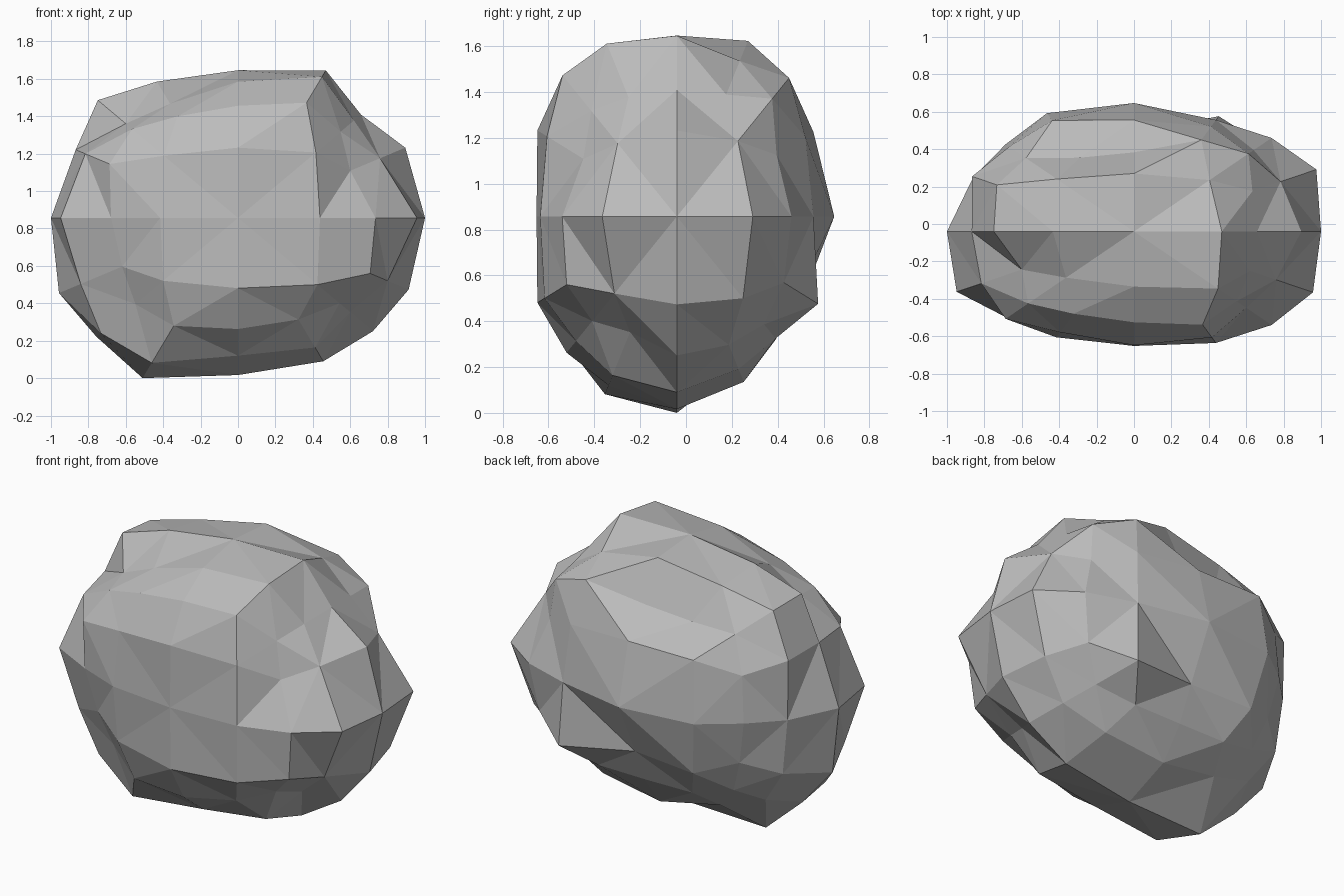
import bpy
import bmesh
from mathutils import Vector

old = bpy.data.objects.get("Cube")
if old:
    bpy.data.objects.remove(old, do_unlink=True)

CENTRE = Vector((0, -0.04, 0.86))
RADII = Vector((1, 0.68, 0.84))

# Bulges and dents in percent of the ellipsoid radius, in layers from the
# bottom up; each row runs left to right, rows run front to back
LAYERS = {
    "bottom": ([95, 103, 100, 97, 94], [110, 113, 98, 101, 90],
               [107, 114, 100, 102, 102], [100, 95, 96, 97, 100],
               [97, 95, 90, 95, 97]),
    "lower": ([93, 98, 100, 104, 106], [103, 98], [107, 102],
              [100, 104], [95, 100, 87, 111, 103]),
    "waist": ([96, 93, 90, 98, 104], [106, 107], [100, 100],
              [96, 109], [97, 104, 101, 98, 104]),
    "upper": ([103, 97, 100, 102, 90], [100, 93], [97, 100],
              [106, 96], [100, 107, 98, 101, 96]),
    "top": ([98, 97, 101, 110, 95], [90, 89, 97, 110, 93],
            [106, 97, 94, 105, 93], [110, 101, 102, 99, 95],
            [100, 87, 88, 108, 106]),
}


def make_material(name, colour):
    material = bpy.data.materials.new(name)
    material.use_nodes = True
    material.diffuse_color = colour
    shader = next(n for n in material.node_tree.nodes
                  if n.type == "BSDF_PRINCIPLED")
    shader.inputs["Base Color"].default_value = colour
    return material


def grid_order(vert):
    return tuple(round(vert.co[axis], 2) for axis in (2, 1, 0))


# Gridded cube, blown up into a lumpy ellipsoid
bm = bmesh.new()
bmesh.ops.create_cube(bm, size=2)
bmesh.ops.subdivide_edges(bm, edges=bm.edges[:], cuts=3, use_grid_fill=True)
bulges = [value for rows in LAYERS.values() for row in rows for value in row]
for vert, bulge in zip(sorted(bm.verts, key=grid_order), bulges):
    vert.co = CENTRE + vert.co.normalized() * RADII * bulge / 100

# Stand the stone on the ground
lowest = min(v.co.z for v in bm.verts)
bmesh.ops.translate(bm, verts=bm.verts[:], vec=(0, 0, -lowest))

# Faceted triangles
bmesh.ops.triangulate(bm, faces=bm.faces[:], quad_method="SHORT_EDGE")
bmesh.ops.recalc_face_normals(bm, faces=bm.faces[:])
for face in bm.faces:
    face.smooth = False

mesh = bpy.data.meshes.new("boulder")
bm.to_mesh(mesh)
bm.free()
mesh.materials.append(make_material("stone grey", (0.5, 0.5, 0.5, 1)))
boulder = bpy.data.objects.new("boulder", mesh)
bpy.context.collection.objects.link(boulder)
